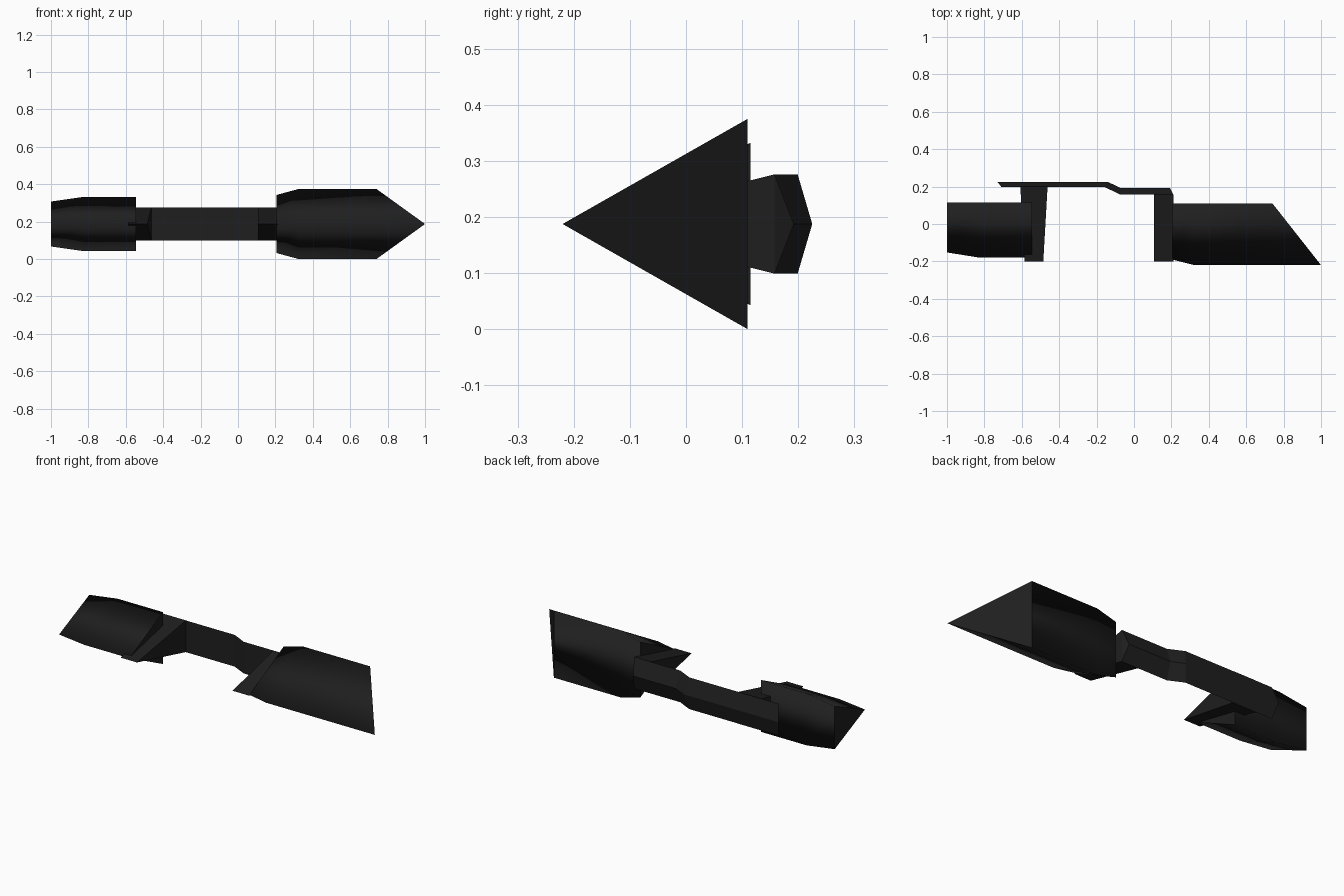
import bpy, bmesh

if "Cube" in bpy.data.objects:
    bpy.data.objects.remove(bpy.data.objects["Cube"])

mat = bpy.data.materials.new("matte_black")
mat.diffuse_color = (0.0135, 0.0135, 0.0135, 1)
mat.use_nodes = True
mat.node_tree.nodes["Principled BSDF"].inputs["Base Color"].default_value = mat.diffuse_color
ZC = 0.1875


def loft(name, sections, smooth=False):
    """Closed skin through matching triangular cross-sections, capped at both ends."""
    bm = bmesh.new()
    rings = [[bm.verts.new(p) for p in s] for s in sections]
    caps = [bm.faces.new(rings[0]), bm.faces.new(rings[-1])]
    n = len(rings[0])
    for a, b in zip(rings, rings[1:]):
        for i in range(n):
            j = (i + 1) % n
            bm.faces.new((a[i], a[j], b[j], b[i])).smooth = smooth
    for f in caps:
        for e in f.edges:
            e.smooth = False
    bmesh.ops.recalc_face_normals(bm, faces=bm.faces)
    me = bpy.data.meshes.new(name)
    bm.to_mesh(me)
    bm.free()
    me.materials.append(mat)
    ob = bpy.data.objects.new(name, me)
    bpy.context.collection.objects.link(ob)
    return ob


def tri(x_tip, y_tip, x_base, y_base, half):
    """Triangle with its tip on the mid plane and a vertical base edge."""
    return [(x_tip, y_tip, ZC), (x_base, y_base, ZC + half), (x_base, y_base, ZC - half)]


# large right body with slanted outer end
loft("right_body", [tri(0.205, -0.19, 0.205, 0.11, 0.155),
                    tri(0.325, -0.22, 0.325, 0.11, 0.1875),
                    tri(1.0, -0.22, 0.74, 0.11, 0.1875)], True)

# smaller left body with tapered outer end
loft("left_body", [tri(-1.0, -0.152, -1.0, 0.115, 0.12),
                   tri(-0.825, -0.18, -0.825, 0.115, 0.145),
                   tri(-0.545, -0.18, -0.545, 0.115, 0.145)], True)

# wedge-shaped walls joining the bodies to the rear band
loft("right_wall", [tri(0.107, -0.2, 0.107, 0.158, 0.0885),
                    tri(0.21, -0.2, 0.21, 0.158, 0.0885)])
loft("left_wall", [tri(-0.585, -0.2, -0.608, 0.2, 0.0885),
                   tri(-0.485, -0.2, -0.462, 0.2, 0.0885)])

# ridged rear band with a step in the middle
loft("rear_band", [tri(-0.73, 0.225, -0.71, 0.199, 0.0885),
                   tri(-0.14, 0.225, -0.16, 0.199, 0.0885),
                   tri(-0.07, 0.192, -0.075, 0.158, 0.0885),
                   tri(0.192, 0.192, 0.21, 0.158, 0.0885)])
